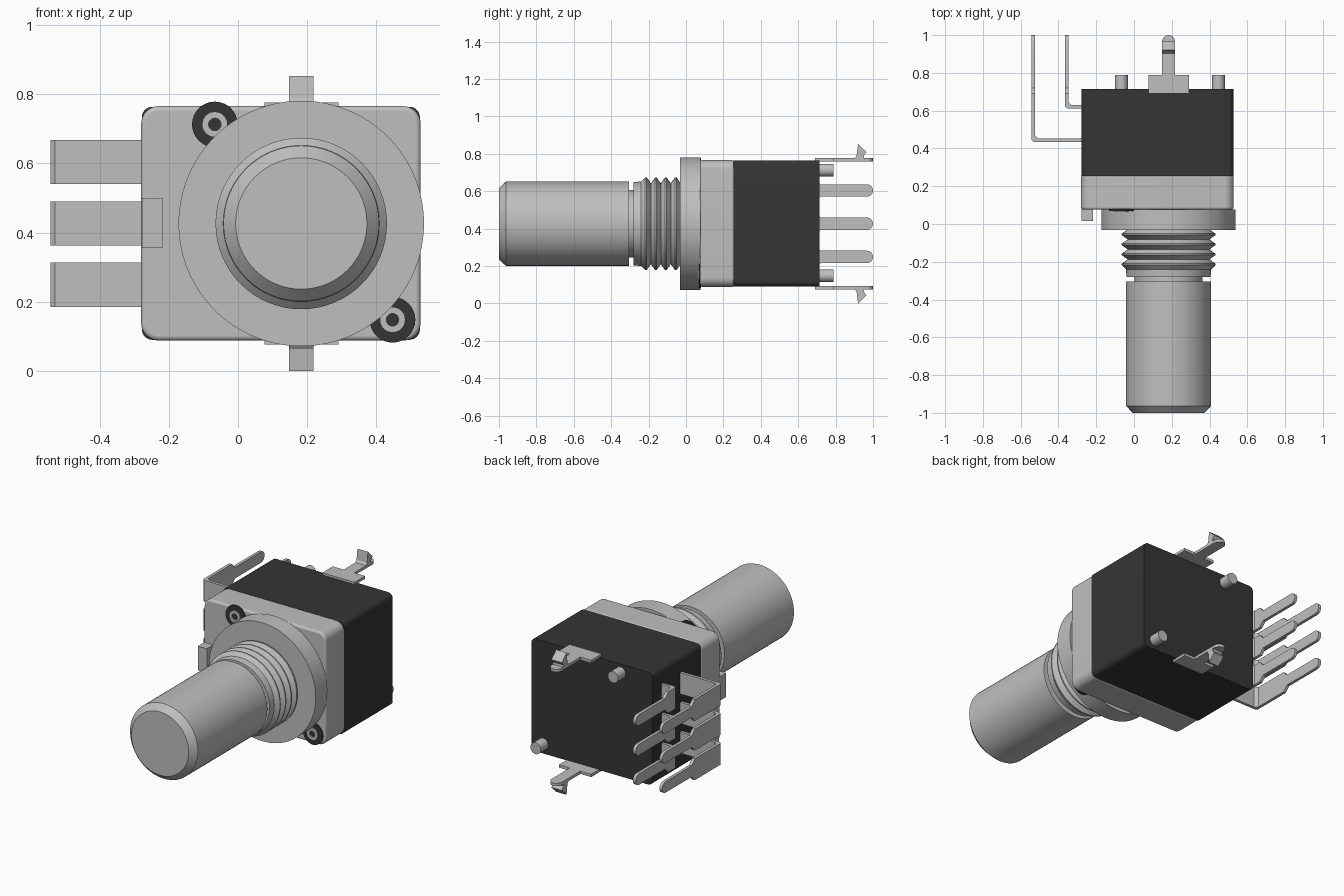
import bpy, bmesh, math
from mathutils import Vector

cube = bpy.data.objects.get("Cube")
if cube:
    bpy.data.objects.remove(cube, do_unlink=True)


def material(name, c):
    m = bpy.data.materials.new(name)
    m.use_nodes = True
    m.diffuse_color = (*c, 1)
    m.node_tree.nodes["Principled BSDF"].inputs["Base Color"].default_value = (*c, 1)
    return m


METAL = material("light grey metal", (0.53, 0.52, 0.52))
BLACK = material("black plastic", (0.035, 0.035, 0.035))
AX, AZ = 0.183, 0.4265     # shaft axis


def finish(name, bm, mat, bevel=0):
    bmesh.ops.remove_doubles(bm, verts=bm.verts, dist=1e-5)
    bmesh.ops.recalc_face_normals(bm, faces=bm.faces)
    me = bpy.data.meshes.new(name)
    bm.to_mesh(me)
    bm.free()
    me.materials.append(mat)
    me.shade_smooth()
    me.set_sharp_from_angle(angle=math.radians(30))
    ob = bpy.data.objects.new(name, me)
    bpy.context.collection.objects.link(ob)
    if bevel:
        mod = ob.modifiers.new("edge", "BEVEL")
        mod.width, mod.segments = bevel, 3
        mod.limit_method, mod.angle_limit = "ANGLE", math.radians(50)
    return ob


def lathe(name, profile, x, z, mat, n=64):
    """Turn a (radius, y) profile about an axis along y."""
    bm = bmesh.new()
    vs = [bm.verts.new((x + r, y, z)) for r, y in profile]
    es = [bm.edges.new(p) for p in zip(vs, vs[1:])]
    bmesh.ops.spin(bm, geom=vs + es, cent=(x, 0, z), axis=(0, 1, 0),
                   angle=math.tau, steps=n, use_duplicate=False)
    return finish(name, bm, mat)


def prism(name, pts, axis, lo, hi, mat, bevel=0, flip=False):
    """Extrude an outline along an axis; flip mirrors it top to bottom."""
    def place(p, h):
        c = list(p)
        c.insert("xyz".index(axis), h)
        if flip:
            c[2] = 2 * AZ - c[2]
        return Vector(c)
    bm = bmesh.new()
    a = [bm.verts.new(place(p, lo)) for p in pts]
    b = [bm.verts.new(place(p, hi)) for p in pts]
    bm.faces.new(a)
    bm.faces.new(b[::-1])
    for i in range(len(pts)):
        j = (i + 1) % len(pts)
        bm.faces.new((a[i], b[i], b[j], a[j]))
    return finish(name, bm, mat, bevel)


def arc(cx, cy, r, start, end, n=8):
    angles = [math.radians(start + (end - start) * i / n) for i in range(n + 1)]
    return [(cx + r * math.cos(t), cy + r * math.sin(t)) for t in angles]


def rounded_rect(x0, x1, z0, z1, r):
    return (arc(x1 - r, z1 - r, r, 0, 90) + arc(x0 + r, z1 - r, r, 90, 180)
            + arc(x0 + r, z0 + r, r, 180, 270) + arc(x1 - r, z0 + r, r, 270, 360))


# Housing: metal front plate and black plastic block
prism("front_cap", rounded_rect(-0.28, 0.528, 0.088, 0.766, 0.05), "y",
      0.076, 0.258, METAL, bevel=0.012)
prism("rear_body", rounded_rect(-0.278, 0.526, 0.09, 0.764, 0.03), "y",
      0.254, 0.715, BLACK)
prism("locating_tab", [(-0.277, 0.355), (-0.218, 0.355), (-0.218, 0.5), (-0.277, 0.5)],
      "y", 0.016, 0.09, METAL)

# Flange, threaded bushing and shaft
lathe("flange", [(0, -0.032), (0.355, -0.032), (0.355, 0.078), (0, 0.078)], AX, AZ, METAL, 96)
thread = [(0, -0.28), (0.222, -0.28), (0.226, -0.24)]
for i in range(4):
    y = -0.214 + 0.053 * i
    thread += [(0.248, y - 0.004), (0.248, y + 0.004), (0.216, y + 0.0265)]
thread += [(0.216, -0.02), (0, -0.02)]
lathe("threaded_bushing", thread, AX, AZ, METAL)
lathe("shaft", [(0, -1), (0.19, -1), (0.225, -0.963), (0.225, -0.305),
                (0.18, -0.305), (0.18, -0.27), (0, -0.27)], AX, AZ, METAL)

# Rivets: dark seat, light hollow ring in front, round peg behind
for tag, x, z in (("upper", -0.067, 0.713), ("lower", 0.447, 0.148)):
    lathe(tag + "_rivet_seat", [(0, 0.07), (0.066, 0.07), (0.066, 0.08), (0, 0.08)],
          x, z, BLACK, 32)
    lathe(tag + "_rivet_ring", [(0.018, 0.072), (0.018, 0.063), (0.037, 0.063), (0.037, 0.072)],
          x, z, METAL, 32)
    lathe(tag + "_rear_peg", [(0, 0.7), (0.034, 0.7), (0.034, 0.788), (0, 0.788)],
          x, z, METAL, 32)

# Terminals: two rows of three bent pins on the right side
T, W, N = 0.018, 0.064, 0.033
for row, x, y in (("outer", -0.542, 0.434), ("inner", -0.366, 0.612)):
    foot = [(-0.27, y), (x + 0.012, y), (x, y + 0.012), (x, y + 0.05),
            (x + T, y + 0.05), (x + T, y + 0.035), (x + 0.035, y + T), (-0.27, y + T)]
    for i, z in enumerate((0.249, AZ, 0.604)):
        name = f"{row}_terminal_{i + 1}"
        prism(name + "_foot", foot, "z", z - W, z + W, METAL)
        blade = ([(y + 0.045, z - W), (0.69, z - W), (0.72, z - N)]
                 + arc(1 - N, z, N, -90, 90)
                 + [(0.72, z + N), (0.69, z + W), (y + 0.045, z + W)])
        prism(name + "_pin", blade, "x", x, x + T, METAL)

# Snap-in legs above and below
H = 0.035
leg = ([(AX - 0.107, 0.69), (AX + 0.107, 0.69), (AX + 0.107, 0.79), (AX + H, 0.79)]
       + arc(AX, 1 - H, H, 0, 180) + [(AX - H, 0.79), (AX - 0.107, 0.79)])
hook = [(0.89, 0.762), (0.912, 0.79), (0.92, 0.853), (0.965, 0.81), (0.95, 0.79), (0.955, 0.762)]
for tag, flip in (("top", False), ("bottom", True)):
    prism(tag + "_leg", leg, "z", 0.76, 0.777, METAL, flip=flip)
    prism(tag + "_leg_hook", hook, "x", AX - H, AX + H, METAL, flip=flip)
